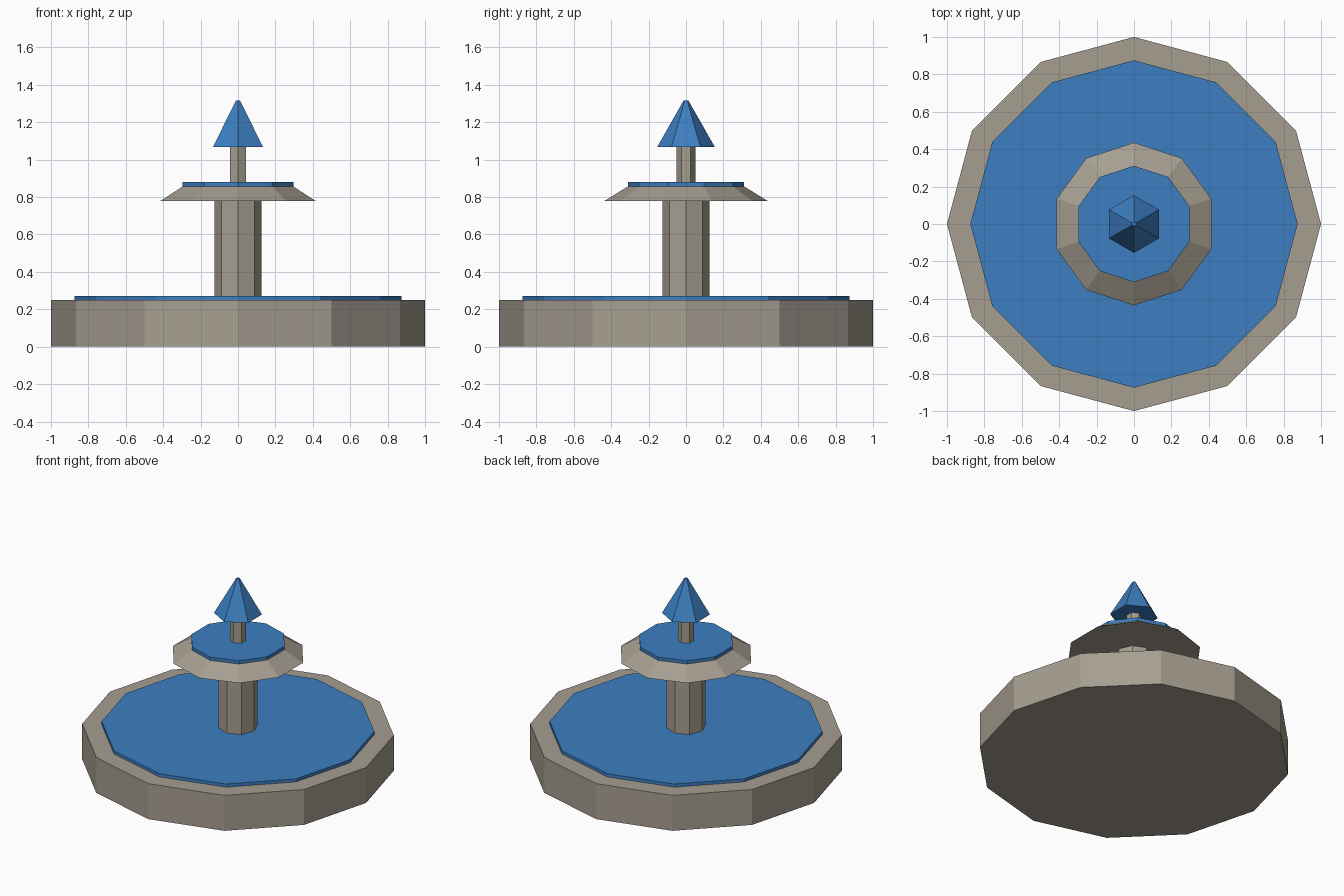
import bpy, bmesh, math

if "Cube" in bpy.data.objects:
    bpy.data.objects.remove(bpy.data.objects["Cube"])


def material(name, rgb):
    m = bpy.data.materials.new(name)
    m.diffuse_color = (*rgb, 1.0)
    m.use_nodes = True
    m.node_tree.nodes["Principled BSDF"].inputs["Base Color"].default_value = m.diffuse_color
    return m


stone = material("warm grey stone", (0.38, 0.34, 0.28))
water = material("blue water", (0.045, 0.21, 0.53))


def frustum(name, sides, r_bottom, r_top, z0, z1, mat):
    """Closed flat-shaded prism or truncated cone, first corner facing +y."""
    bm = bmesh.new()
    rings = []
    for r, z in ((r_bottom, z0), (r_top, z1)):
        rings.append([bm.verts.new((r * math.sin(2 * math.pi * i / sides),
                                    r * math.cos(2 * math.pi * i / sides), z))
                      for i in range(sides)])
    lo, hi = rings
    bm.faces.new(lo)
    bm.faces.new(hi[::-1])
    for i in range(sides):
        j = (i + 1) % sides
        bm.faces.new((lo[j], lo[i], hi[i], hi[j]))
    bmesh.ops.recalc_face_normals(bm, faces=bm.faces)
    me = bpy.data.meshes.new(name)
    bm.to_mesh(me)
    bm.free()
    me.materials.append(mat)
    ob = bpy.data.objects.new(name, me)
    bpy.context.collection.objects.link(ob)
    return ob


# Lower pool
frustum("pool_base", 12, 1.0, 1.0, 0.0, 0.25, stone)
frustum("pool_water", 12, 0.875, 0.875, 0.24, 0.272, water)
# Main column and upper bowl
frustum("column", 8, 0.125, 0.125, 0.25, 0.79, stone)
frustum("upper_bowl", 10, 0.435, 0.311, 0.78, 0.857, stone)
frustum("upper_water", 10, 0.311, 0.311, 0.855, 0.88, water)
# Thin spout with the water jet on top
frustum("spout", 6, 0.05, 0.05, 0.87, 1.09, stone)
frustum("water_jet", 6, 0.154, 0.0125, 1.068, 1.317, water)
